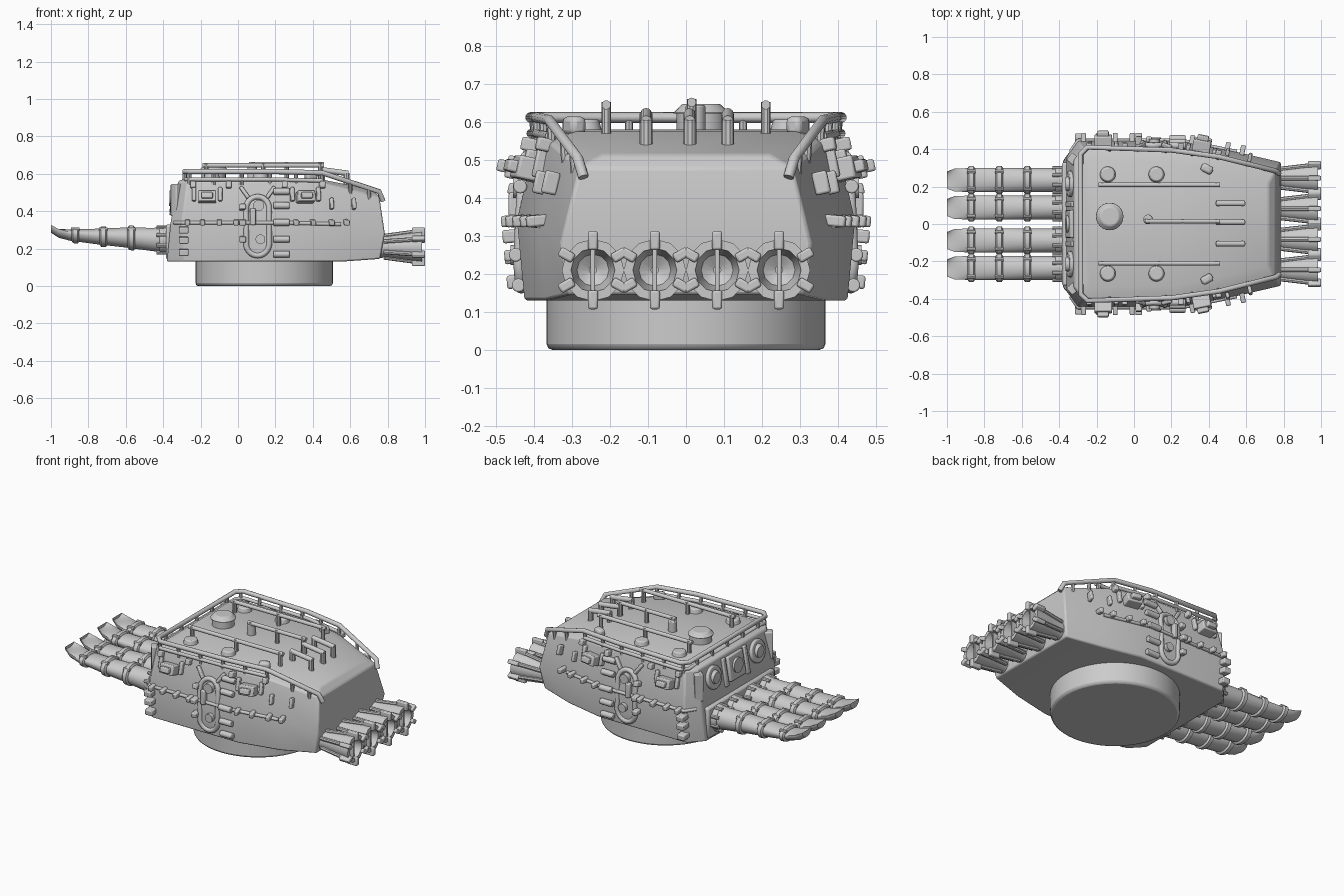
import bpy, bmesh
from math import sin, cos, pi, radians, atan2
from mathutils import Vector, Matrix

if "Cube" in bpy.data.objects:
    bpy.data.objects.remove(bpy.data.objects["Cube"])


def finish(name, bm, angle=35, bevel=0):
    bmesh.ops.recalc_face_normals(bm, faces=bm.faces)
    me = bpy.data.meshes.new(name)
    bm.to_mesh(me)
    bm.free()
    ob = bpy.data.objects.new(name, me)
    bpy.context.collection.objects.link(ob)
    bpy.ops.object.select_all(action='DESELECT')
    ob.select_set(True)
    bpy.context.view_layer.objects.active = ob
    bpy.ops.object.shade_smooth_by_angle(angle=radians(angle))
    if bevel:
        m = ob.modifiers.new("bevel", 'BEVEL')
        m.width, m.segments = bevel, 2
    return ob


def loft(name, rings, caps=True, closed=False, angle=35, bevel=0):
    bm = bmesh.new()
    vs = [[bm.verts.new(p) for p in r] for r in rings]
    n = len(vs[0])
    for i in range(len(vs) if closed else len(vs) - 1):
        a, b = vs[i], vs[(i + 1) % len(vs)]
        for j in range(n):
            k = (j + 1) % n
            bm.faces.new((a[j], a[k], b[k], b[j]))
    if caps and not closed:
        for r in (vs[0], vs[-1]):     # strip caps between mirrored halves
            for j in range(n // 2 - 1):
                bm.faces.new((r[j], r[j + 1], r[n - 2 - j], r[n - 1 - j]))
    return finish(name, bm, angle, bevel)


def box(name, c, size, rz=0, rx=0, ry=0, bevel=0.006):
    bm = bmesh.new()
    M = (Matrix.Translation(c) @ Matrix.Rotation(rz, 4, 'Z') @ Matrix.Rotation(rx, 4, 'X')
         @ Matrix.Rotation(ry, 4, 'Y') @ Matrix.Diagonal((*size, 1)))
    bmesh.ops.create_cube(bm, size=1, matrix=M)
    return finish(name, bm, bevel=bevel)


def rod(name, a, b, r, r2=None, seg=14, bevel=0):
    a, b = Vector(a), Vector(b)
    M = Matrix.Translation((a + b) / 2) @ (b - a).to_track_quat('Z', 'Y').to_matrix().to_4x4()
    bm = bmesh.new()
    bmesh.ops.create_cone(bm, cap_ends=True, segments=seg, radius1=r,
                          radius2=r if r2 is None else r2, depth=(b - a).length, matrix=M)
    return finish(name, bm, bevel=bevel)


def pipe(name, pts, r, cyclic=False):
    cu = bpy.data.curves.new(name, 'CURVE')
    cu.dimensions = '3D'
    cu.bevel_depth, cu.bevel_resolution, cu.use_fill_caps = r, 3, True
    sp = cu.splines.new('POLY')
    sp.points.add(len(pts) - 1)
    for p, q in zip(sp.points, pts):
        p.co = (*q, 1)
    sp.use_cyclic_u = cyclic
    ob = bpy.data.objects.new(name, cu)
    bpy.context.collection.objects.link(ob)
    bpy.ops.object.select_all(action='DESELECT')
    ob.select_set(True)
    bpy.context.view_layer.objects.active = ob
    bpy.ops.object.convert(target='MESH')
    bpy.ops.object.shade_smooth_by_angle(angle=radians(50))


def mirrored(half):
    return half + [(x, -y, z) for x, y, z in reversed(half)]


def side_y(x, z):      # half width of the hull at a given spot
    y = 0.425 + 0.02 * (z - 0.13) / 0.21 if z < 0.34 else 0.445 - 0.05 * (z - 0.34) / 0.22
    return y - max(0, x - 0.25) * 0.2


# turret ring
rod("turret_ring", (0.14, 0, 0), (0.14, 0, 0.2), 0.367, seg=56, bevel=0.015)

# faceted hull
loft("hull", [mirrored(h) for h in (
    [(-0.38, 0.34, 0.13), (-0.30, 0.425, 0.13), (0.30, 0.425, 0.13), (0.55, 0.37, 0.13), (0.76, 0.31, 0.145)],
    [(-0.36, 0.36, 0.34), (-0.30, 0.445, 0.34), (0.25, 0.445, 0.34), (0.55, 0.385, 0.33), (0.785, 0.33, 0.28)],
    [(-0.32, 0.34, 0.56), (-0.27, 0.40, 0.56), (0.22, 0.395, 0.56), (0.45, 0.36, 0.55), (0.755, 0.28, 0.48)],
    [(-0.27, 0.30, 0.58), (-0.23, 0.34, 0.58), (0.22, 0.33, 0.58), (0.42, 0.29, 0.575), (0.72, 0.22, 0.515)])],
    angle=25, bevel=0.008)

# scooped front barrels with ribs and bolts
SEC = [(-0.34, .17, .25, 1, .066), (-0.45, .185, .25, .95, .066), (-0.6, .205, .262, .9, .065),
       (-0.75, .222, .272, .7, .065), (-0.9, .242, .285, .4, .064), (-0.96, .258, .305, 0, .062),
       (-1.0, .285, .33, -.5, .046)]


def section(x, yc, grow=0.0):
    for a, b in zip(SEC, SEC[1:]):
        if b[0] <= x <= a[0]:
            f = (a[0] - x) / (a[0] - b[0])
            _, zb, zc, t, w = [p + (q - p) * f for p, q in zip(a, b)]
            h = zc - zb
            ring = []
            for i in range(20):
                g = 2 * pi * (i + .5) / 20 + pi / 2
                s = sin(g)
                z = zc + (h * t * s + grow * s if s > 0 else (h + grow) * s)
                ring.append((x, yc + (w + grow) * cos(g), z))
            return ring


for n, yc in enumerate((-0.235, -0.088, 0.088, 0.235)):
    xs = [-0.34, -0.45, -0.6, -0.75, -0.9, -0.93, -0.96, -0.985, -1.0]
    loft(f"barrel_{n}", [section(x, yc) for x in xs], angle=45)
    for x in (-0.57, -0.72, -0.87):
        loft(f"barrel_rib_{n}", [section(x + d, yc, g) for d, g in
             ((.02, 0), (.012, .011), (-.012, .011), (-.02, 0))], angle=45)
        for d in (-0.045, 0.045):
            rod("rib_bolt", (x - .022, yc + d, .302), (x + .022, yc + d, .302), .011, seg=8)
    rod("barrel_collar", (-0.42, yc, .245), (-0.37, yc, .245), .073, seg=24, bevel=.006)
    for k in range(8):
        a = k * pi / 4 + .39
        p = (yc + .069 * cos(a), .245 + .072 * sin(a))
        rod("collar_bolt", (-0.435, *p), (-0.36, *p), .011, seg=8)
box("barrel_mount", (-0.355, 0, .235), (.06, .66, .19), bevel=.012)

# flared rear nozzles with clamping fins
PROF = [(.74, .06), (.8, .058), (.87, .068), (.93, .076), (.985, .082), (.985, .058), (.9, .042), (.88, .01), (.76, .01)]
for yc in (-0.245, -0.082, 0.082, 0.245):
    loft("rear_nozzle", [[(x, yc + r * cos(2 * pi * i / 12), .21 + r * sin(2 * pi * i / 12))
                          for i in range(12)] for x, r in PROF], closed=True, angle=30)
    for k in range(6):
        a = radians(30 + 60 * k)
        box("nozzle_clamp", (.965, yc + .08 * cos(a), .21 + .08 * sin(a)), (.07, .042, .026), rx=a)
        rod("nozzle_rib", (.78, yc + .057 * cos(a), .21 + .057 * sin(a)),
            (.95, yc + .08 * cos(a), .21 + .08 * sin(a)), .012, seg=8)
    for s in (-1, 1):
        box("nozzle_fin", (.965, yc, .21 + s * .078), (.07, .026, .05))
    box("nozzle_vane", (.95, yc, .21), (.05, .012, .11), bevel=.003)

# perimeter roof rail with posts
rail = [(0.775, 0.27, .455), (0.755, 0.285, .505), (0.45, 0.36, .605), (0.2, 0.395, .612), (-0.25, 0.41, .612), (-0.285, 0.375, .612)]
pipe("roof_rail", mirrored(rail), .014)
pipe("roof_lower_rail", mirrored([(x + (.005 if x < 0 else 0), y, z - .042) for x, y, z in rail[2:]]), .011)
for s in (-1, 1):
    for x, y, z in ((-.26, .40, .61), (-.13, .402, .61), (.02, .4, .61), (.17, .394, .61),
                    (.31, .377, .607), (.45, .357, .603), (.6, .322, .555), (.7, .297, .522)):
        rod("rail_post", (x, s * y, z), (x, s * (y - .005), z - .07), .011, seg=8)
for y in (-.3, -.15, 0, .15, .3):
    rod("front_rail_post", (-.285, y, .61), (-.285, y, .54), .011, seg=8)

# long grab bars on the roof
for y, x0, z in ((-.21, -.19, .645), (.21, -.19, .645), (.015, .06, .652)):
    rod("roof_bar", (x0, y, z), (.46, y, z), .012)
    for x in (x0 + .02, (x0 + .46) / 2, .44):
        rod("roof_bar_post", (x, y, .57), (x, y, z + .008), .013, seg=10)
for y in (-.105, .01, .11):
    rod("rear_roof_bar", (.44, y, .622), (.59, y, .602), .015)
    for x, zt in ((.45, .622), (.58, .605)):
        rod("rear_bar_post", (x, y, .53), (x, y, zt), .017, seg=10)

# hatch dome, roof fittings
rod("roof_hatch", (-.13, .04, .575), (-.13, .04, .625), .065, seg=24)
rod("roof_hatch_cap", (-.13, .04, .622), (-.13, .04, .648), .076, .05, seg=24, bevel=.005)
rod("roof_stub", (.075, .025, .57), (.075, .025, .645), .026, bevel=.005)
for s in (-1, 1):
    for x in (-.14, .12):
        rod("roof_vent", (x, s * .265, .57), (x, s * .265, .607), .045, .036, seg=18, bevel=.006)
    box("roof_scope", (.39, s * .295, .59), (.065, .045, .05), rz=-s * .5, bevel=.014)

# front face equipment: two round lamps around a square plate
for s in (-1, 1):
    rod("front_lamp", (-.30, s * .215, .465), (-.353, s * .215, .475), .07, seg=24, bevel=.008)
    rod("front_lamp_lens", (-.34, s * .215, .475), (-.366, s * .215, .475), .045, .035, seg=20)
    box("front_panel_strip", (-.335, s * .105, .46), (.035, .03, .17), ry=.18)
    box("front_corner_box", (-.325, s * .345, .46), (.055, .05, .17), rz=-s * .7)
box("front_plate", (-.335, 0, .465), (.04, .15, .15), ry=.18, bevel=.008)
rod("front_plate_disc", (-.34, 0, .47), (-.365, 0, .472), .045, seg=20)

# side equipment, both sides
for s in (-1, 1):
    def side_box(name, x, z, w, h, d, ry=0):
        box(name, (x, s * (side_y(x, z) + d * .2), z), (w, d, h), rz=-s * (.2 if x > .25 else 0),
            rx=s * (.22 if z > .36 else -.09), ry=ry)

    # armour belt with lugs
    pipe("belt", [(-.34, s * .385, .338), (-.30, s * .447, .338), (.25, s * .447, .338), (.55, s * .387, .33)], .01)
    for x in (-.27, -.19, -.1, -.01, .31, .4, .5, .58):
        side_box("belt_lug", x, .34, .026, .03, .06)
    # oval door with raised rim
    oval = []
    for i in range(28):
        a = 2 * pi * i / 28
        z = .32 + (.092 if sin(a) > 0 else -.092) + .065 * sin(a)
        oval.append((.105 + .062 * cos(a), z))
    pipe("door_rim", [(x, s * (side_y(x, z) + .006), z) for x, z in oval], .015, True)
    loft("door", [[(x, s * (side_y(x, z) + d), z) for x, z in oval[7:] + oval[:7]] for d in (-.03, .008)])
    box("door_handle", (.08, s * .452, .37), (.03, .03, .09))
    rod("door_lock", (.12, s * .43, .25), (.12, s * .462, .25), .026, seg=14)
    rod("door_porthole", (.11, s * .415, .43), (.11, s * .455, .43), .03, seg=16)
    # hinge barrels and door-side catches
    for z in (.17, .25, .34, .43, .505):
        y = s * (side_y(.23, z) + .012)
        rod("hinge", (.19, y, z), (.275, y, z), .018, bevel=.004)
    for z in (.25, .34, .42):
        side_box("door_catch", .025, z, .035, .03, .06)
    # strips fanning out above the door
    for x, t in ((.035, -.6), (.175, .6)):
        side_box("door_strip", x, .5, .02, .075, .03, t)
    # sight boxes
    for x in (-.165, .36):
        side_box("sight_box", x, .475, .095, .06, .085)
        side_box("sight_lens", x, .475, .06, .032, .12)
        for d in (-.07, .07):
            side_box("sight_bracket", x + d, .49, .022, .075, .035)
    # lower front brackets and rear slope studs
    for z in (.18, .245, .3):
        side_box("front_bracket", -.29, z, .05, .035, .06)
    for x in (.5, .62):
        side_box("rear_stud", x, .44, .02, .06, .04)
    for x in (-.24, -.05, .25, .45):
        side_box("upper_lug", x, .54, .03, .035, .05)
